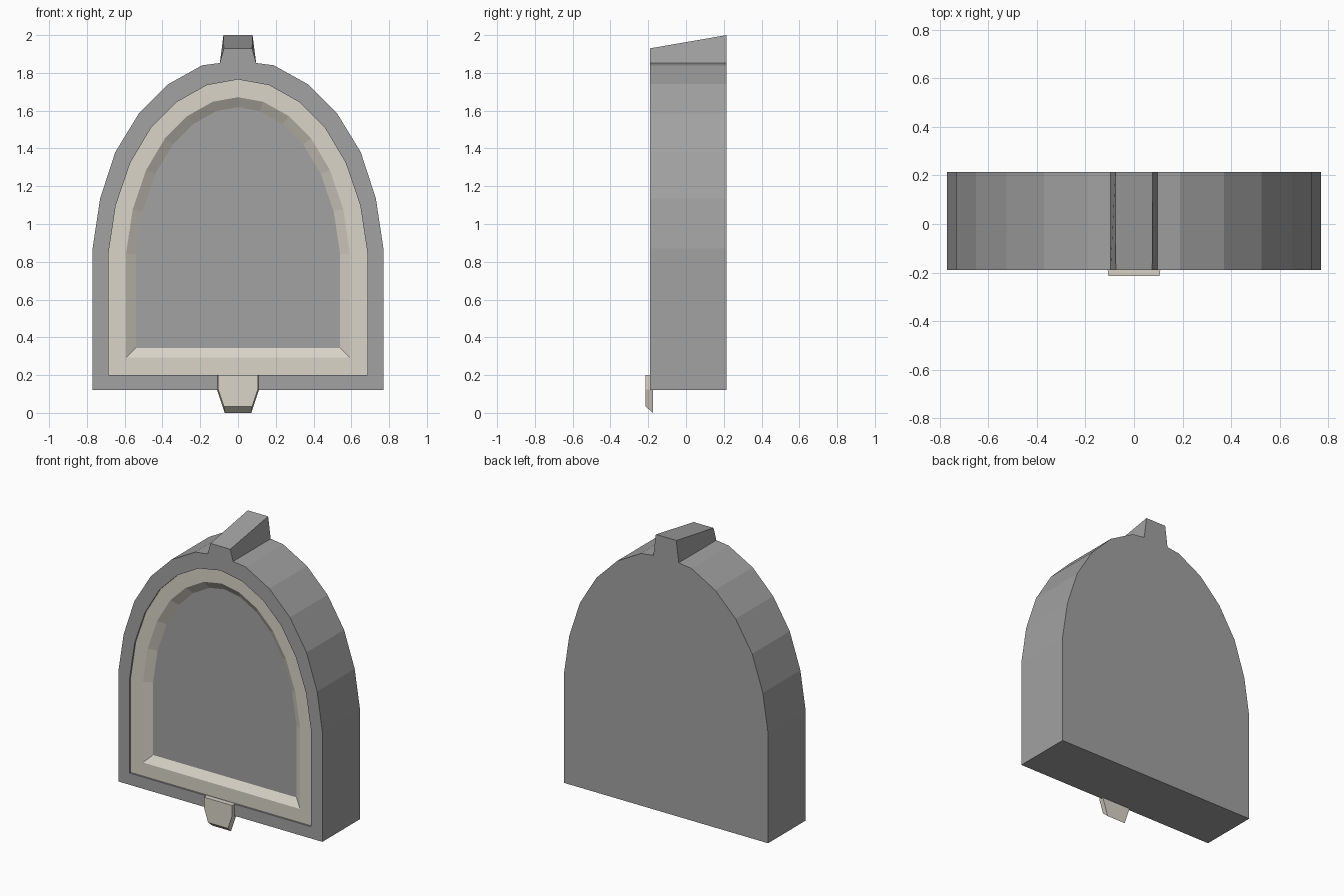
import bpy
import bmesh
from mathutils import Vector

cube = bpy.data.objects.get("Cube")
if cube:
    bpy.data.objects.remove(cube, do_unlink=True)


def material(name, rgb):
    mat = bpy.data.materials.new(name)
    mat.use_nodes = True
    mat.diffuse_color = (*rgb, 1)
    mat.node_tree.nodes["Principled BSDF"].inputs["Base Color"].default_value = (*rgb, 1)
    return mat


grey = material("stone grey", (0.36, 0.36, 0.36))
cream = material("cream", (0.70, 0.66, 0.58))


def mirrored(half, apex=None):
    """Closed (x, z) outline from its right half, bottom to top."""
    middle = [(0, apex)] if apex else []
    return half + middle + [(-x, z) for x, z in reversed(half)]


def inset(outline, distance):
    """Move every side of a counter-clockwise outline inwards."""
    points = [Vector(p) for p in outline]
    result = []
    for i, p in enumerate(points):
        a = (p - points[i - 1]).normalized()
        b = (points[(i + 1) % len(points)] - p).normalized()
        na, nb = Vector((-a.y, a.x)), Vector((-b.y, b.x))
        q = p + (na + nb) * distance / (1 + na.dot(nb))
        result.append((q.x, q.y))
    return result


def loft(name, rings, mat, cap_start=True, cap_end=True):
    """Bridge rings of equal point count; each ring is a list of (x, y, z)."""
    bm = bmesh.new()
    loops = [[bm.verts.new(p) for p in ring] for ring in rings]
    n = len(loops[0])
    for a, b in zip(loops, loops[1:]):
        for i in range(n):
            j = (i + 1) % n
            bm.faces.new((a[i], b[i], b[j], a[j]))
    if cap_start:
        bm.faces.new(loops[0])
    if cap_end:
        bm.faces.new(list(reversed(loops[-1])))
    if cap_start and cap_end:
        bmesh.ops.recalc_face_normals(bm, faces=bm.faces[:])
    else:
        for f in bm.faces:
            f.normal_update()
            if f.normal.y > 0:
                f.normal_flip()
    mesh = bpy.data.meshes.new(name)
    bm.to_mesh(mesh)
    bm.free()
    mesh.materials.append(mat)
    obj = bpy.data.objects.new(name, mesh)
    bpy.context.scene.collection.objects.link(obj)
    return obj


def at(outline, y):
    return [(x, y, z) for x, z in outline]


BACK, FRONT, FRAME, PANEL = 0.215, -0.19, -0.178, -0.143

# Arched outlines of the body and of the recess in its front
outer = mirrored([(0.77, 0.12), (0.77, 0.87), (0.73, 1.135), (0.65, 1.38),
                  (0.525, 1.585), (0.37, 1.74), (0.19, 1.84)], 1.865)
recess = mirrored([(0.685, 0.2), (0.685, 0.85), (0.647, 1.1), (0.57, 1.325),
                   (0.46, 1.51), (0.325, 1.645), (0.165, 1.735)], 1.765)
inner = inset(recess, 0.092)
opening = inset(inner, 0.052)

# Body with its sunken panel
loft("arched_body", [at(outer, BACK), at(outer, FRONT),
                     at(recess, FRONT), at(recess, PANEL)], grey)

# Frame around the panel, with a bevelled inner edge
loft("panel_frame", [at(recess, FRAME), at(inner, FRAME), at(opening, PANEL)],
     cream, cap_start=False, cap_end=False)

# Ridge on top, rising towards the back
loft("top_ridge",
     [at(mirrored([(0.096, 1.852), (0.077, 2.0)]), BACK),
      at(mirrored([(0.096, 1.852), (0.075, 1.93)]), FRONT)], grey)

# Tab hanging under the frame, chamfered at its tip
loft("bottom_tab",
     [at(mirrored([(0.07, 0.0), (0.11, 0.12), (0.11, 0.2)]), -0.175),
      at(mirrored([(0.075, 0.035), (0.105, 0.125), (0.105, 0.2)]), -0.215)], cream)
